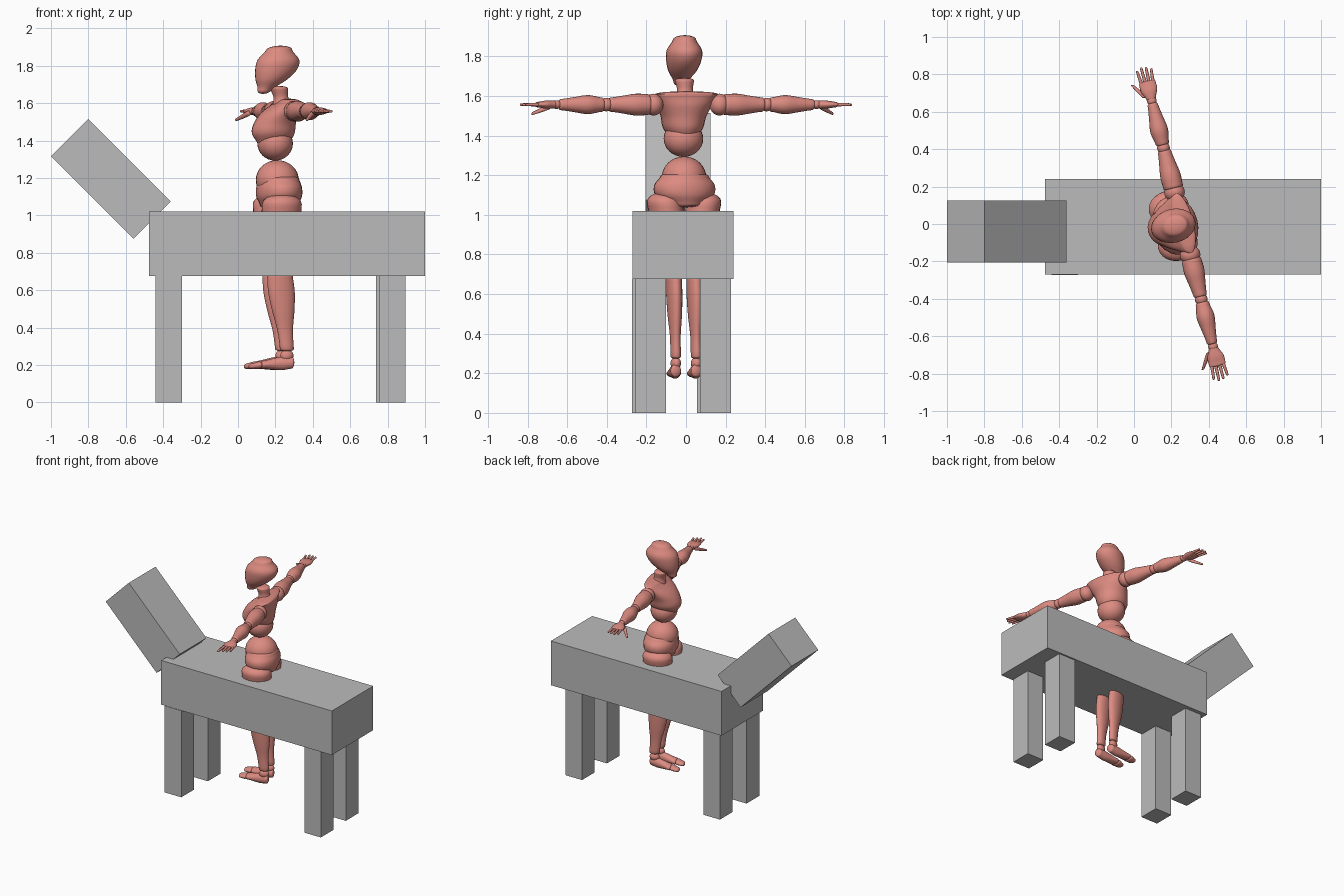
import bpy, bmesh, math
from mathutils import Vector, Matrix

if "Cube" in bpy.data.objects:
    bpy.data.objects.remove(bpy.data.objects["Cube"], do_unlink=True)


def material(name, rgb):
    mat = bpy.data.materials.new(name)
    mat.use_nodes = True
    mat.diffuse_color = (*rgb, 1)
    mat.node_tree.nodes["Principled BSDF"].inputs["Base Color"].default_value = (*rgb, 1)
    return mat


grey = material("plain grey", (.5, .5, .5))
salmon = material("salmon", (.72, .26, .22))

# Turns the figure, modelled facing -y, towards its riding direction
POSE = Matrix.Translation((.21, -.01, 0)) @ Matrix.Rotation(math.radians(-76), 4, 'Z')


def finish(bm, name, mat, smooth=True):
    bmesh.ops.recalc_face_normals(bm, faces=bm.faces)
    for face in bm.faces:
        face.smooth = smooth
    for edge in bm.edges:
        edge.smooth = edge.calc_face_angle(0) < math.radians(50)
    mesh = bpy.data.meshes.new(name)
    bm.to_mesh(mesh)
    bm.free()
    mesh.materials.append(mat)
    part = bpy.data.objects.new(name, mesh)
    bpy.context.collection.objects.link(part)


def box(name, centre, size, tilt=0):
    bm = bmesh.new()
    bmesh.ops.create_cube(bm, size=1)
    bm.transform(Matrix.Translation(centre) @ Matrix.Rotation(tilt, 4, 'Y')
                 @ Matrix.Diagonal((*size, 1)))
    finish(bm, name, grey, smooth=False)


def ball(name, centre, radii):
    bm = bmesh.new()
    bmesh.ops.create_uvsphere(bm, u_segments=28, v_segments=16, radius=1)
    bm.transform(POSE @ Matrix.Translation(centre) @ Matrix.Diagonal((*radii, 1)))
    finish(bm, name, salmon)


def spline(values, t):
    """Smooth curve through evenly spaced values, t from 0 to 1."""
    last = len(values) - 1
    i = min(int(t * last), last - 1)
    u = t * last - i
    before, a, b, after = values[max(i - 1, 0)], values[i], values[i + 1], values[min(i + 2, last)]
    slope_a, slope_b = (b - before) / 2, (after - a) / 2
    ease = u * u * (3 - 2 * u)
    return a + (b - a) * ease + slope_a * u * (1 - u) ** 2 - slope_b * u * u * (1 - u)


def limb(name, start, end, wide, deep=None, bow=0, cap=.012, sides=24):
    """Rounded body from start to end with domed tips; bow bends the middle along y."""
    deep = deep or wide
    start, end = Vector(start), Vector(end)
    along = (end - start).normalized()
    main = max(range(3), key=lambda k: abs(along[k]))
    across, up = [axis for k, axis in enumerate(Matrix.Identity(3)) if k != main]
    rings = []
    for k in range(17):
        t = k / 16
        centre = start.lerp(end, t) + Vector((0, bow * math.sin(math.pi * t), 0))
        rings.append((centre, spline(wide, t), spline(deep, t)))

    def dome(ring, direction):
        centre, w, d = ring
        angles = [math.radians(21 * k) for k in range(1, 5)]
        return [(centre + direction * cap * math.sin(a), w * math.cos(a), d * math.cos(a))
                for a in angles]

    rings = dome(rings[0], -along)[::-1] + rings + dome(rings[-1], along)
    bm = bmesh.new()
    loops = []
    for centre, w, d in rings:
        turns = [math.tau * k / sides for k in range(sides)]
        loops.append([bm.verts.new(POSE @ (centre + across * w * math.cos(a)
                                           + up * d * math.sin(a))) for a in turns])
    for low, high in zip(loops, loops[1:]):
        for k in range(sides):
            bm.faces.new((low[k - 1], low[k], high[k], high[k - 1]))
    bm.faces.new(loops[0])
    bm.faces.new(loops[-1])
    finish(bm, name, salmon)


# Block steed: trunk, tilted head and four posts
box("steed_trunk", (.2625, -.015, .848), (1.475, .51, .345))
box("steed_head", (-.68, -.04, 1.195), (.622, .33, .282), tilt=math.radians(45))
for place, x, y in (("front_left", -.37, -.195), ("front_right", -.37, .133),
                    ("back_left", .825, -.18), ("back_right", .81, .15)):
    box("steed_leg_" + place, (x, y, .338), (.143, .157, .676))

# Head and neck
limb("head", (0, -.07, 1.672), (0, .01, 1.885), wide=[.036, .07, .087, .088, .058],
     deep=[.038, .085, .113, .113, .07], bow=.023, cap=.024)
limb("neck", (0, .03, 1.58), (0, .01, 1.68), wide=[.055, .04, .048])

# Torso
limb("chest", (0, -.02, 1.38), (0, .055, 1.61), wide=[.06, .1, .115, .14, .165],
     deep=[.085, .115, .112, .095, .055], bow=-.03, cap=.015)
ball("abdomen", (0, -.012, 1.385), (.1, .095, .092))
ball("waist", (0, 0, 1.19), (.112, .115, .105))
limb("pelvis", (0, .01, 1.05), (0, .01, 1.2), wide=[.1, .15, .155, .12],
     deep=[.1, .12, .12, .105])

for side, sign in (("left", 1), ("right", -1)):
    def arm(reach, y=.05, z=1.557):
        return Vector((sign * reach, y, z))

    # Arm and hand
    ball(side + "_shoulder", arm(.172), (.05, .055, .055))
    limb(side + "_upper_arm", arm(.2), arm(.395), wide=[.053, .055, .045, .036])
    ball(side + "_elbow", arm(.417), (.034, .034, .034))
    limb(side + "_forearm", arm(.44), arm(.655), wide=[.036, .048, .038, .028])
    ball(side + "_wrist", arm(.677), (.026, .026, .022))
    limb(side + "_palm", arm(.69), arm(.775), wide=[.027, .044, .045], deep=[.02, .02, .014])
    for k, finger in enumerate(("index", "middle", "ring", "little")):
        spread = .021 * (k - 1.5)
        tip = .86 - .012 * abs(k - 1.3)
        limb(f"{side}_{finger}_finger", arm(.778, .05 + spread), arm(tip, .05 + spread * 1.2),
             wide=[.0095, .007], cap=.007, sides=10)
    limb(side + "_thumb", arm(.705, .02, 1.547), arm(.78, -.03, 1.512),
         wide=[.014, .012, .008], cap=.007, sides=10)

    # Leg
    x = sign * .053
    limb(side + "_thigh", (sign * .1, 0, 1.06), (x, 0, .75), wide=[.09, .078, .046],
         deep=[.108, .1, .067], cap=.055)
    ball(side + "_knee", (x, 0, .715), (.04, .058, .05))
    limb(side + "_shin", (x, 0, .69), (x, .04, .285), wide=[.038, .038, .034, .026, .026],
         deep=[.07, .073, .061, .043, .038])
    ball(side + "_ankle", (x, .04, .25), (.026, .036, .032))

    # Foot, swung slightly so that it points straight along the steed
    limb(side + "_foot", (x + .006, .065, .213), (x - .023, -.09, .201),
         wide=[.027, .03, .033, .037], deep=[.032, .036, .029, .021])
    limb(side + "_toes", (x - .025, -.108, .199), (x - .031, -.145, .194),
         wide=[.036, .029], deep=[.02, .015], cap=.017)
